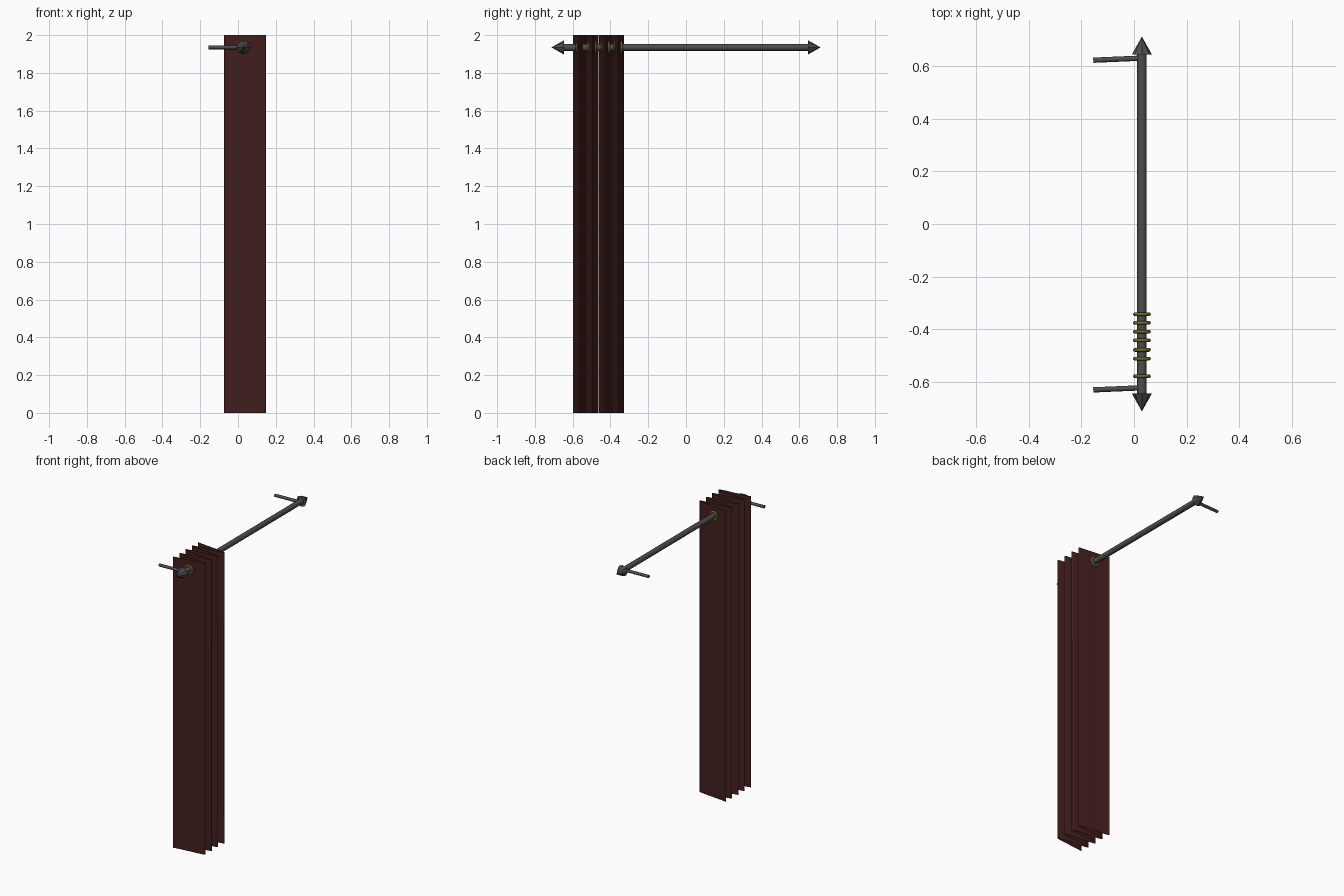
import bpy, bmesh, math
from mathutils import Vector

if "Cube" in bpy.data.objects:
    bpy.data.objects.remove(bpy.data.objects["Cube"])

ROD_X, ROD_Z = 0.03, 1.935


def material(name, rgb):
    m = bpy.data.materials.new(name)
    m.diffuse_color = (*rgb, 1)
    m.use_nodes = True
    m.node_tree.nodes["Principled BSDF"].inputs["Base Color"].default_value = m.diffuse_color
    return m


iron = material("dark_iron", (0.075, 0.075, 0.075))
red = material("red_cloth", (0.055, 0.013, 0.013))
brass = material("brass", (0.16, 0.14, 0.03))


def tapered(name, a, b, r1, r2, sides, smooth=True):
    """Cone or cylinder running from point a to point b."""
    a, b = Vector(a), Vector(b)
    bpy.ops.mesh.primitive_cone_add(vertices=sides, radius1=r1, radius2=r2,
                                    depth=(b - a).length, location=(a + b) / 2,
                                    rotation=(b - a).to_track_quat('Z', 'Y').to_euler())
    ob = bpy.context.object
    ob.name = name
    ob.data.materials.append(iron)
    if smooth:
        bpy.ops.object.shade_smooth_by_angle(angle=math.radians(40))
    return ob


# Rod with pointed finials and wall brackets
tapered("rod", (ROD_X, -0.655, ROD_Z), (ROD_X, 0.655, ROD_Z), 0.018, 0.018, 16)
for s, label in ((-1, "front"), (1, "back")):
    tapered(label + "_finial", (ROD_X, s * 0.645, ROD_Z), (ROD_X, s * 0.713, ROD_Z),
            0.038, 0, 8, smooth=False)
    y = s * 0.627
    tapered(label + "_bracket", (-0.155, y - 0.004, ROD_Z), (ROD_X, y + 0.004, ROD_Z),
            0.01, 0.01, 12)

# Pleated curtain in two panels, gathered at the front end of the rod
Y0, PERIOD, CX, AMP = -0.328, 0.0665, 0.037, 0.112
STEPS = 24


def curtain(name, first, last, y_shift):
    bm = bmesh.new()
    previous = None
    n = int((last - first) * STEPS)
    for i in range(n + 1):
        t = first + i / STEPS
        x = CX - AMP * math.cos(2 * math.pi * t)
        y = Y0 - PERIOD * t + y_shift
        pair = [bm.verts.new((x, y, z)) for z in (0.0, 2.0)]
        if previous:
            bm.faces.new((previous[0], pair[0], pair[1], previous[1]))
        previous = pair
    me = bpy.data.meshes.new(name)
    bm.to_mesh(me)
    bm.free()
    me.materials.append(red)
    ob = bpy.data.objects.new(name, me)
    bpy.context.collection.objects.link(ob)
    for p in me.polygons:
        p.use_smooth = True


curtain("back_curtain_panel", 0, 2, 0)
curtain("front_curtain_panel", 2, 4, -0.003)

# Eyelets where the cloth crosses the rod
for i in (0, 1, 2, 3, 4, 5, 7):
    y = Y0 - PERIOD * (i / 2 + 0.24) + (0.001 if i < 4 else -0.002)
    bpy.ops.mesh.primitive_torus_add(major_segments=24, minor_segments=8,
                                     major_radius=0.027, minor_radius=0.007,
                                     location=(ROD_X, y, ROD_Z),
                                     rotation=(math.pi / 2, 0, 0))
    ring = bpy.context.object
    ring.name = "eyelet_%d" % (i + 1)
    ring.data.materials.append(brass)
    bpy.ops.object.shade_smooth_by_angle(angle=math.radians(60))
